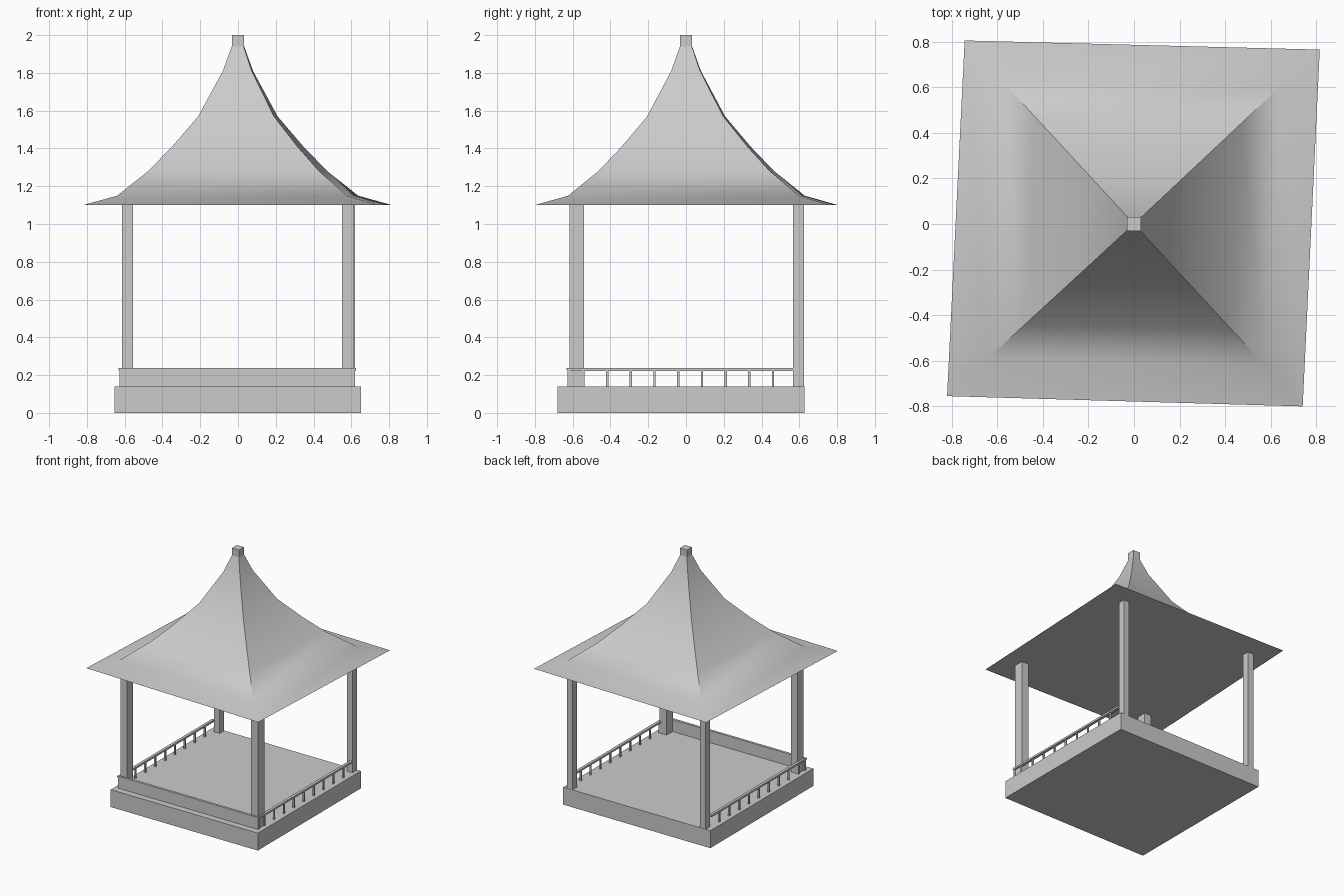
import bpy, bmesh, math

if "Cube" in bpy.data.objects:
    bpy.data.objects.remove(bpy.data.objects["Cube"])


def box(name, x0, x1, y0, y1, z0, z1):
    bm = bmesh.new()
    bmesh.ops.create_cube(bm, size=1)
    for v in bm.verts:
        v.co = ((x0 + x1) / 2 + v.co.x * (x1 - x0),
                (y0 + y1) / 2 + v.co.y * (y1 - y0),
                (z0 + z1) / 2 + v.co.z * (z1 - z0))
    return finish(name, bm)


def finish(name, bm):
    bmesh.ops.recalc_face_normals(bm, faces=bm.faces[:])
    me = bpy.data.meshes.new(name)
    bm.to_mesh(me)
    bm.free()
    ob = bpy.data.objects.new(name, me)
    bpy.context.collection.objects.link(ob)
    return ob


# Plinth and low front wall with its cap
box("base", -0.655, 0.652, -0.68, 0.627, 0, 0.14)
box("front_wall", -0.628, 0.618, -0.628, -0.615, 0.14, 0.23)
box("wall_cap", -0.632, 0.622, -0.632, -0.612, 0.228, 0.238)

# Posts: the front pair is thicker than the back pair
box("front_left_post", -0.613, -0.555, -0.618, -0.54, 0.14, 1.10)
box("front_right_post", 0.55, 0.612, -0.618, -0.54, 0.14, 1.10)
box("back_left_post", -0.612, -0.56, 0.567, 0.625, 0.14, 1.10)
box("back_right_post", 0.57, 0.62, 0.567, 0.625, 0.14, 1.10)

# Side railings with evenly spaced balusters
for side, x in (("left", -0.619), ("right", 0.613)):
    box(side + "_rail", x - 0.011, x + 0.011, -0.628, 0.575, 0.222, 0.237)
    for i in range(10):
        y = -0.617 + i * 0.1255 if i == 0 else -0.543 + (i - 1) * 0.1255
        box(f"{side}_baluster_{i}", x - 0.006, x + 0.006,
            y - 0.006, y + 0.006, 0.14, 0.224)

# Concave four-sided roof, slightly turned, with a flat underside
corners = [(-0.82, -0.755), (0.74, -0.80), (0.815, 0.765), (-0.743, 0.805)]
profile = [(1, 1.10), (0.78, 1.15), (0.58, 1.28), (0.425, 1.41),
           (0.257, 1.57), (0.098, 1.81), (0.038, 1.945)]
bm = bmesh.new()
rings = [[bm.verts.new((x * s, y * s, z)) for x, y in corners] for s, z in profile]
for low, high in zip(rings, rings[1:]):
    for i in range(4):
        j = (i + 1) % 4
        bm.faces.new((low[i], low[j], high[j], high[i]))
bm.faces.new(rings[0][::-1])
bm.faces.new(rings[-1])
roof = finish("roof", bm)
bpy.context.view_layer.objects.active = roof
roof.select_set(True)
bpy.ops.object.shade_smooth_by_angle(angle=math.radians(35))

# Small square finial
box("finial", -0.031, 0.031, -0.031, 0.031, 1.94, 2.0)
